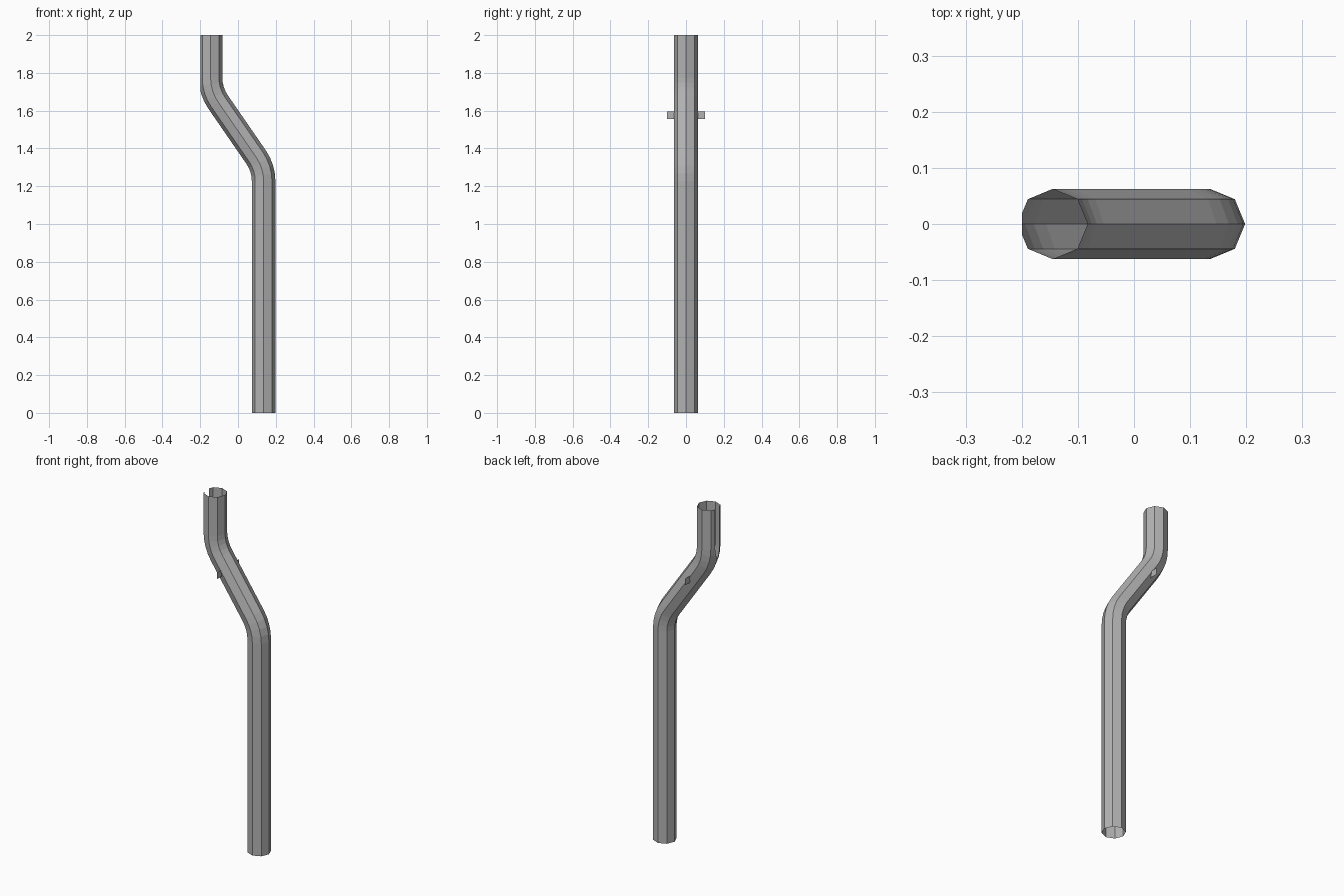
import bpy, bmesh, math
from mathutils import Vector

if "Cube" in bpy.data.objects:
    bpy.data.objects.remove(bpy.data.objects["Cube"])

PIPE_R = 0.0625          # octagonal pipe radius
X_LOW, X_UP = 0.1355, -0.145
Z_MID = 1.5
BEND_T = 0.07            # tangent length of each bend
TILT = math.radians(34.6)
BEND_R = BEND_T / math.tan(TILT / 2)
SIDES, STEPS = 8, 4

grey = bpy.data.materials.new("pipe grey")
grey.diffuse_color = (0.45, 0.45, 0.45, 1)
grey.use_nodes = True
grey.node_tree.nodes["Principled BSDF"].inputs["Base Color"].default_value = grey.diffuse_color


def finish(bm, name):
    mesh = bpy.data.meshes.new(name)
    bm.to_mesh(mesh)
    bm.free()
    mesh.materials.append(grey)
    obj = bpy.data.objects.new(name, mesh)
    bpy.context.collection.objects.link(obj)
    return obj


# Centre line as (x, z, tilt): straight, bend, slope, bend, straight
half = (X_LOW - X_UP) / 2 / math.tan(TILT)
z_low = Z_MID - half - BEND_T
z_up = Z_MID + half + BEND_T
path = [(X_LOW, 0, 0)]
for i in range(STEPS + 1):
    a = TILT * i / STEPS
    path.append((X_LOW - BEND_R + BEND_R * math.cos(a), z_low + BEND_R * math.sin(a), a))
for i in range(STEPS, -1, -1):
    a = TILT * i / STEPS
    path.append((X_UP + BEND_R - BEND_R * math.cos(a), z_up - BEND_R * math.sin(a), a))
path.append((X_UP, 2, 0))

# Open-ended octagonal drain pipe
bm = bmesh.new()
rings = []
for x, z, a in path:
    ring = []
    for k in range(SIDES):
        t = 2 * math.pi * k / SIDES
        u, v = PIPE_R * math.cos(t), PIPE_R * math.sin(t)
        ring.append(bm.verts.new((x + u * math.cos(a), v, z + u * math.sin(a))))
    rings.append(ring)
for lo, hi in zip(rings, rings[1:]):
    for k in range(SIDES):
        n = (k + 1) % SIDES
        bm.faces.new((lo[k], lo[n], hi[n], hi[k]))

# Slice off the side of the upper pipe that would sink into the wall
bmesh.ops.bisect_plane(bm, geom=bm.verts[:] + bm.edges[:] + bm.faces[:],
                       plane_co=Vector((-0.1995, 0, 0)), plane_no=Vector((-1, 0, 0)),
                       clear_outer=True)
finish(bm, "drain_pipe")

# Thin bracket tabs on both sides of the slope
for side, name in ((-1, "front_bracket_tab"), (1, "back_bracket_tab")):
    bm = bmesh.new()
    corners = [(0.05, 1.557), (0.1, 1.557), (0.1, 1.595), (0.05, 1.595)]
    bm.faces.new([bm.verts.new((-0.065, side * y, z)) for y, z in corners])
    finish(bm, name)
